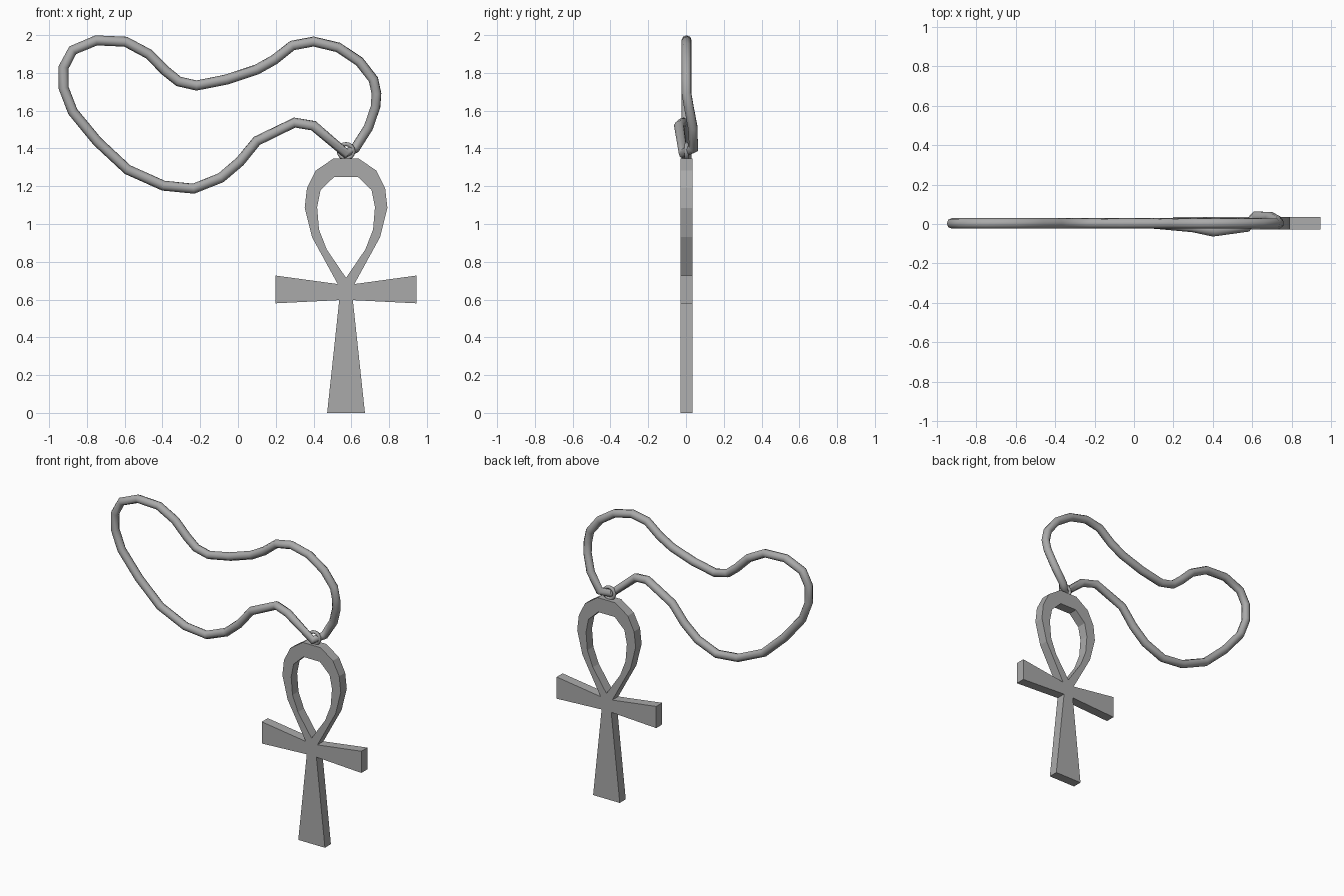
import bpy
import math

cube = bpy.data.objects.get("Cube")
if cube:
    bpy.data.objects.remove(cube, do_unlink=True)

CX, CY = 0.572, 0.003

grey = bpy.data.materials.new("plain grey")
grey.use_nodes = True
colour = (0.4, 0.4, 0.4, 1)
grey.diffuse_color = colour
grey.node_tree.nodes["Principled BSDF"].inputs["Base Color"].default_value = colour


def add_spline(curve, points):
    spline = curve.splines.new("POLY")
    spline.points.add(len(points) - 1)
    for target, p in zip(spline.points, points):
        target.co = (*p, 1) if len(p) == 3 else (*p, 0, 1)
    spline.use_cyclic_u = True


def finish(obj, smooth):
    bpy.ops.object.select_all(action="DESELECT")
    bpy.context.view_layer.objects.active = obj
    obj.select_set(True)
    if obj.type == "CURVE":
        bpy.ops.object.convert(target="MESH")
        obj = bpy.context.object
    obj.data.materials.clear()
    obj.data.materials.append(grey)
    if smooth:
        bpy.ops.object.shade_smooth_by_angle(angle=math.radians(50))
    else:
        bpy.ops.object.shade_flat()


def curve_object(name, dimensions):
    curve = bpy.data.curves.new(name, "CURVE")
    curve.dimensions = dimensions
    obj = bpy.data.objects.new(name, curve)
    bpy.context.collection.objects.link(obj)
    return obj


def mirrored(half):
    return half + [(-x, z) for x, z in reversed(half) if x > 0]


# Looped cross pendant: half outline from foot to crown, mirrored, with a teardrop hole
outline = [(0.1, 0), (0.036, 0.597), (0.373, 0.58), (0.373, 0.727), (0.044, 0.682),
           (0.18, 0.93), (0.219, 1.085), (0.207, 1.19), (0.16, 1.283), (0.066, 1.347)]
hole = [(0, 0.715), (0.102, 0.865), (0.143, 0.97), (0.153, 1.09), (0.135, 1.18), (0.062, 1.25)]
pendant = curve_object("looped_cross_pendant", "2D")
pendant.data.fill_mode = "BOTH"
pendant.data.extrude = 0.032
add_spline(pendant.data, mirrored(outline))
add_spline(pendant.data, [hole[0]] + mirrored(hole[1:]))
pendant.location = (CX, CY, 0)
pendant.rotation_euler.x = math.pi / 2
finish(pendant, False)

# Hanging ring on the crown
bpy.ops.mesh.primitive_torus_add(major_segments=16, minor_segments=8, major_radius=0.038,
                                 minor_radius=0.011, location=(CX, CY, 1.385),
                                 rotation=(math.pi / 2, 0, 0))
ring = bpy.context.object
ring.name = "hanging_ring"
finish(ring, True)

# Cord: in front on one strand, through the ring, behind on the other
front_strand = [(0.57, -0.015, 1.375), (0.4, -0.037, 1.52), (0.3, -0.015, 1.537)]
flat_path = [(0.1, 1.44), (0.01, 1.33), (-0.09, 1.245), (-0.235, 1.187), (-0.395, 1.203),
             (-0.585, 1.288), (-0.745, 1.437), (-0.875, 1.595), (-0.923, 1.72), (-0.923, 1.83),
             (-0.875, 1.92), (-0.75, 1.972), (-0.595, 1.965), (-0.473, 1.9), (-0.383, 1.81),
             (-0.315, 1.755), (-0.22, 1.733), (-0.06, 1.765), (0.1, 1.818), (0.193, 1.87),
             (0.288, 1.945), (0.4, 1.966), (0.53, 1.935), (0.643, 1.86), (0.717, 1.765),
             (0.733, 1.69)]
back_strand = [(0.728, 0.015, 1.62), (0.69, 0.036, 1.51), (0.62, 0.04, 1.4)]
path = front_strand + [(x, CY, z) for x, z in flat_path] + back_strand
cord = curve_object("cord", "3D")
cord.data.bevel_depth = 0.027
cord.data.bevel_resolution = 2
add_spline(cord.data, path)
finish(cord, True)
